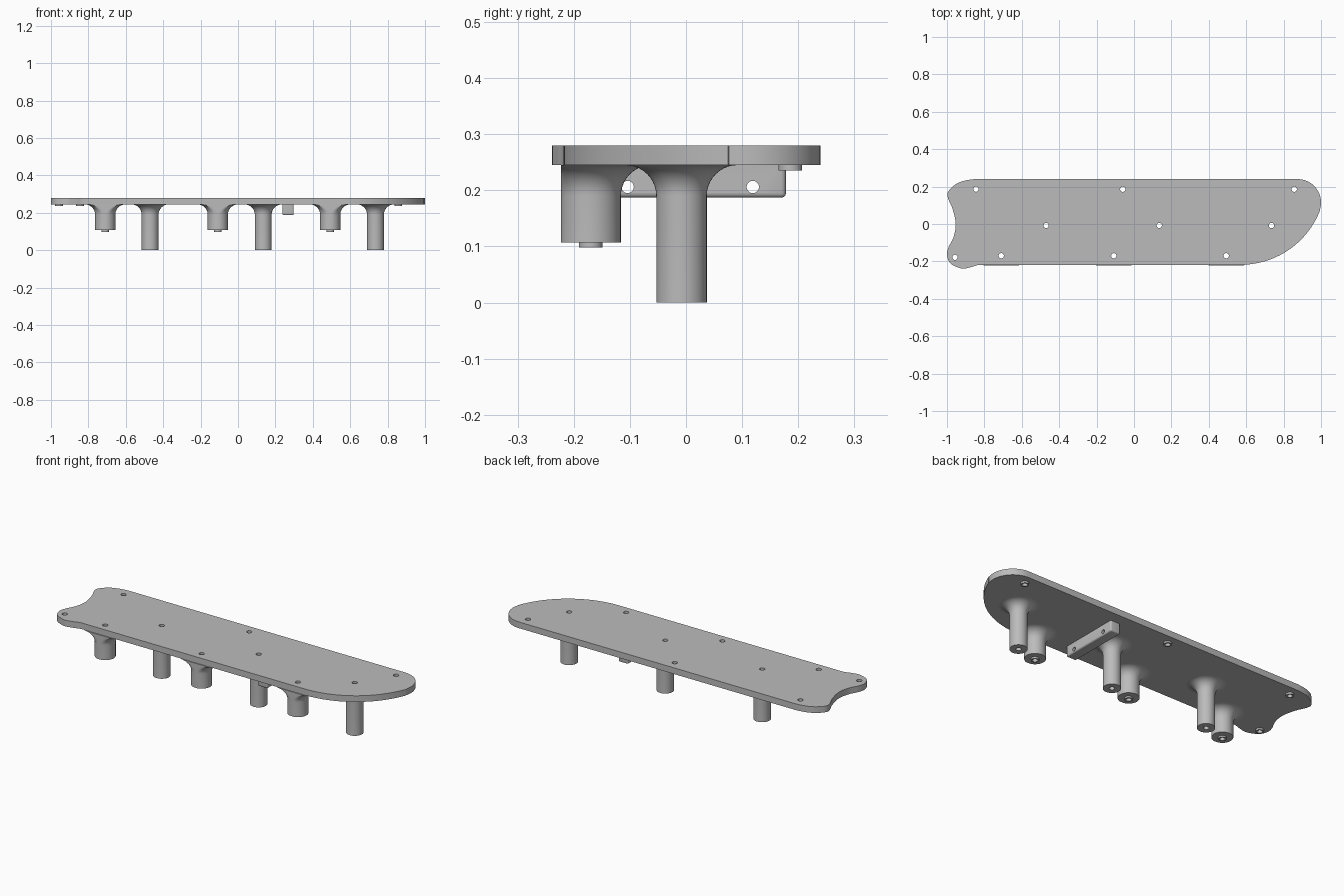
import bpy, bmesh, math
from mathutils import Vector

cube = bpy.data.objects.get("Cube")
if cube:
    bpy.data.objects.remove(cube, do_unlink=True)

grey = bpy.data.materials.new("plain grey")
grey.use_nodes = True
grey.diffuse_color = (0.5, 0.5, 0.5, 1)
grey.node_tree.nodes["Principled BSDF"].inputs["Base Color"].default_value = (0.5, 0.5, 0.5, 1)

PLATE_BOTTOM, PLATE_TOP = 0.245, 0.28
HOLE = 0.014
FRONT_EDGE = -0.223
LONG = [(x, -0.008) for x in (-0.47, 0.135, 0.735)]
SHORT = [(x, -0.17) for x in (-0.71, -0.108, 0.493)]
BOSS = [(-0.845, 0.186), (-0.06, 0.186), (0.857, 0.186), (-0.957, -0.178)]


def arc(cx, cy, r, start, end, n):
    angles = [math.radians(start + (end - start) * i / n) for i in range(n + 1)]
    return [(cx + r * math.cos(a), cy + r * math.sin(a)) for a in angles]


def smooth_path(pts, n=6):
    """Catmull-Rom curve through the inner points."""
    out = []
    for a, b, c, d in zip(pts, pts[1:], pts[2:], pts[3:]):
        a, b, c, d = map(Vector, (a, b, c, d))
        for i in range(n):
            t = i / n
            p = b + (c - a) * t / 2 + (a - b * 2.5 + c * 2 - d / 2) * t * t \
                + ((b - c) * 1.5 + (d - a) / 2) * t ** 3
            out.append(tuple(p))
    return out


def finish(obj):
    obj.data.materials.clear()
    obj.data.materials.append(grey)
    bpy.ops.object.select_all(action='DESELECT')
    obj.select_set(True)
    bpy.context.view_layer.objects.active = obj
    bpy.ops.object.shade_smooth_by_angle(angle=math.radians(30))


def mesh_object(name, bm):
    bmesh.ops.recalc_face_normals(bm, faces=bm.faces)
    mesh = bpy.data.meshes.new(name)
    bm.to_mesh(mesh)
    bm.free()
    obj = bpy.data.objects.new(name, mesh)
    bpy.context.collection.objects.link(obj)
    return obj


def lathe(name, profile, at, n=40):
    """Turn a closed (radius, height) profile; trim it at the plate's front edge."""
    bm = bmesh.new()
    rings = []
    for i in range(n):
        a = 2 * math.pi * i / n
        rings.append([bm.verts.new((at[0] + r * math.cos(a), at[1] + r * math.sin(a), z))
                      for r, z in profile])
    m = len(profile)
    for i in range(n):
        p, q = rings[i], rings[(i + 1) % n]
        for j in range(m):
            k = (j + 1) % m
            bm.faces.new((p[j], q[j], q[k], p[k]))
    if at in SHORT:
        for v in bm.verts:
            v.co.y = max(v.co.y, FRONT_EDGE)
    finish(mesh_object(name, bm))


# Plate: straight long edges, swept right end, notched left end
outline = arc(0.57, 0.238, 0.456, -90, -21, 28)
outline += arc(0.875, 0.115, 0.125, -18, 90, 24)
outline += smooth_path([(-0.7, 0.24), (-0.85, 0.24), (-0.94, 0.22), (-0.992, 0.175),
                        (-0.995, 0.14), (-0.97, 0.08), (-0.953, 0), (-0.965, -0.07),
                        (-0.992, -0.125), (-1, -0.165), (-0.98, -0.212), (-0.92, -0.238),
                        (-0.87, -0.23), (-0.82, -0.218), (-0.7, -0.218)])
outline.append((-0.82, -0.218))
curve = bpy.data.curves.new("plate", 'CURVE')
curve.dimensions = '2D'
curve.fill_mode = 'BOTH'
curve.extrude = (PLATE_TOP - PLATE_BOTTOM) / 2
for loop in [outline] + [arc(x, y, HOLE, 0, 345, 23) for x, y in LONG + SHORT + BOSS]:
    spline = curve.splines.new('POLY')
    spline.points.add(len(loop) - 1)
    for point, (x, y) in zip(spline.points, loop):
        point.co = (x, y, 0, 1)
    spline.use_cyclic_u = True
plate = bpy.data.objects.new("plate", curve)
bpy.context.collection.objects.link(plate)
plate.location.z = (PLATE_TOP + PLATE_BOTTOM) / 2
bpy.ops.object.select_all(action='DESELECT')
plate.select_set(True)
bpy.context.view_layer.objects.active = plate
bpy.ops.object.convert(target='MESH')
plate = bpy.context.view_layer.objects.active
bm = bmesh.new()
bm.from_mesh(plate.data)
bmesh.ops.remove_doubles(bm, verts=bm.verts, dist=0.00005)
bmesh.ops.recalc_face_normals(bm, faces=bm.faces)
bm.to_mesh(plate.data)
bm.free()
finish(plate)


def flare(r, size=0.055):
    """Rounded root that blends a post into the plate."""
    return arc(r + size, PLATE_BOTTOM - size, size, 180, 90, 10)


# Long posts, short posts with a locating nub, and small screw bosses
for i, at in enumerate(LONG):
    lathe(f"long_post_{i + 1}", [(HOLE, 0), (0.045, 0)] + flare(0.045)
          + [(HOLE, PLATE_BOTTOM)], at)
for i, at in enumerate(SHORT):
    lathe(f"short_post_{i + 1}", [(HOLE, 0.098), (0.021, 0.098), (0.021, 0.107), (0.054, 0.107)]
          + flare(0.054) + [(HOLE, PLATE_BOTTOM)], at)
for i, at in enumerate(BOSS):
    lathe(f"screw_boss_{i + 1}", [(HOLE, 0.235), (0.021, 0.235), (0.021, PLATE_BOTTOM),
                                  (HOLE, PLATE_BOTTOM)], at)

# Cross bracket: rounded bar with two side holes
bm = bmesh.new()
bmesh.ops.create_cube(bm, size=1)
for v in bm.verts:
    v.co = (0.268 + v.co.x * 0.06, 0.0075 + v.co.y * 0.341, 0.2165 + v.co.z * 0.059)
edges = [e for e in bm.edges if min(v.co.z for v in e.verts) < 0.2]
bmesh.ops.bevel(bm, geom=edges, offset=0.008, segments=4, profile=0.5, affect='EDGES')
bracket = mesh_object("cross_bracket", bm)
for side, y in (("front", -0.104), ("back", 0.119)):
    bpy.ops.mesh.primitive_cylinder_add(vertices=24, radius=0.011, depth=0.2,
                                        location=(0.268, y, 0.206),
                                        rotation=(0, math.pi / 2, 0))
    cutter = bpy.context.object
    cutter.name = side + "_hole_cutter"
    cut = bracket.modifiers.new(side + " hole", 'BOOLEAN')
    cut.object = cutter
    cut.solver = 'EXACT'
    bpy.context.view_layer.objects.active = bracket
    bpy.ops.object.modifier_apply(modifier=cut.name)
    bpy.data.objects.remove(cutter, do_unlink=True)
finish(bracket)
